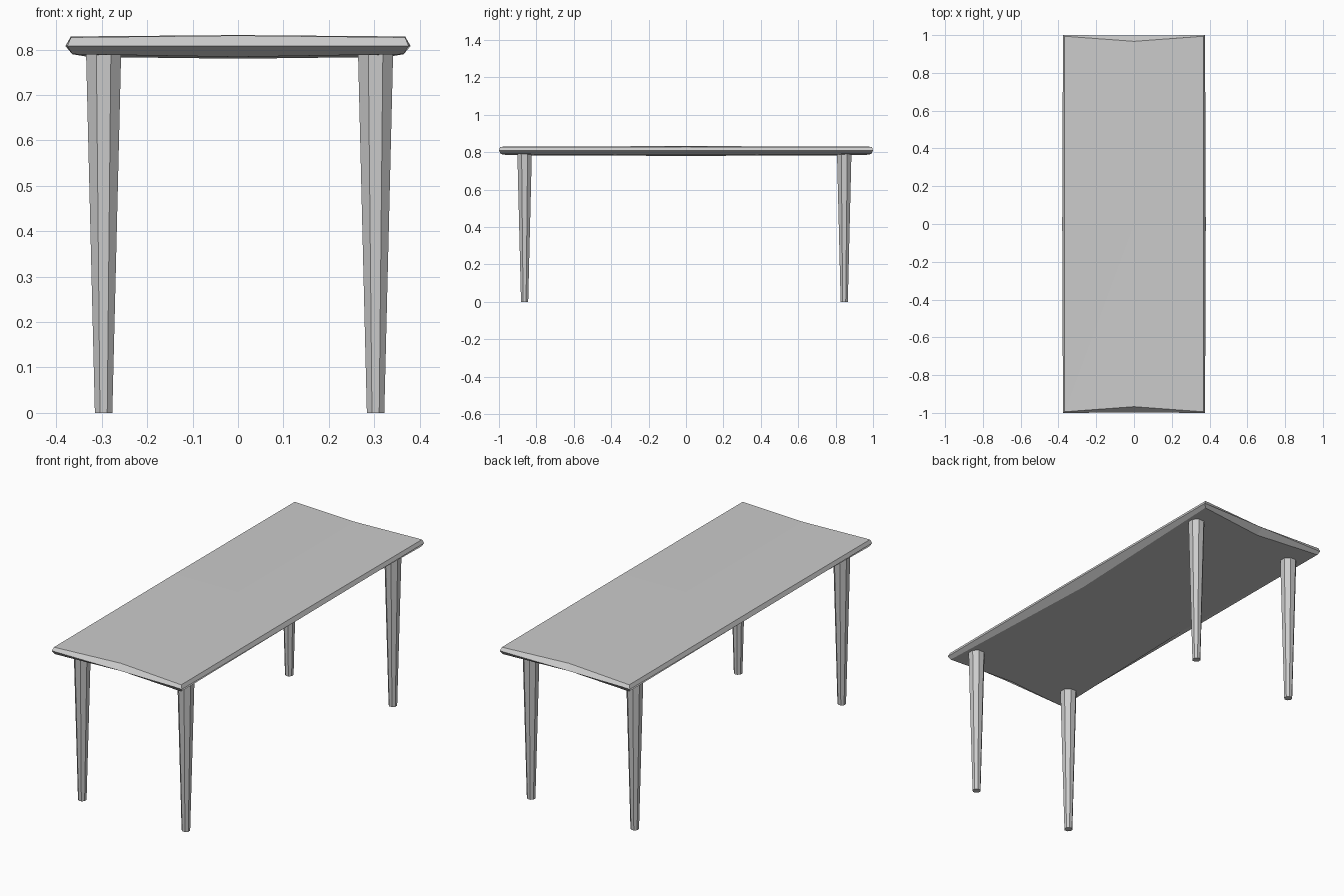
import bpy
import bmesh
from math import pi

cube = bpy.data.objects.get("Cube")
if cube:
    bpy.data.objects.remove(cube, do_unlink=True)

grey = bpy.data.materials.new("light grey")
grey.use_nodes = True
colour = (0.6, 0.6, 0.6, 1)
grey.diffuse_color = colour
grey.node_tree.nodes["Principled BSDF"].inputs["Base Color"].default_value = colour


def finish(name, bm):
    bmesh.ops.recalc_face_normals(bm, faces=bm.faces)
    mesh = bpy.data.meshes.new(name)
    bm.to_mesh(mesh)
    bm.free()
    mesh.materials.append(grey)
    obj = bpy.data.objects.new(name, mesh)
    bpy.context.collection.objects.link(obj)
    return obj


def ring(bm, corner, end, side):
    """Eight points: four corners, two end middles and two side middles."""
    (cx, cy, cz), (ey, ez), (sx, sz) = corner, end, side
    points = [(-cx, -cy, cz), (0, -ey, ez), (cx, -cy, cz), (sx, 0, sz),
              (cx, cy, cz), (0, ey, ez), (-cx, cy, cz), (-sx, 0, sz)]
    return [bm.verts.new(p) for p in points]


# Slightly domed top with a bevelled rim
bm = bmesh.new()
rings = [
    ring(bm, (0.365, 0.99, 0.79), (0.955, 0.784), (0.33, 0.784)),
    ring(bm, (0.376, 1.0, 0.808), (0.998, 0.808), (0.38, 0.808)),
    ring(bm, (0.368, 0.994, 0.827), (0.967, 0.831), (0.368, 0.829)),
]
for low, high in zip(rings, rings[1:]):
    for i in range(8):
        j = (i + 1) % 8
        bm.faces.new((low[i], low[j], high[j], high[i]))
for loop, z in ((rings[0], 0.78), (rings[-1], 0.832)):
    centre = bm.verts.new((0, 0, z))
    for i in range(8):
        bm.faces.new((loop[i], loop[(i + 1) % 8], centre))
finish("table_top", bm)

# Tapered eight-sided legs
LEG_HEIGHT = 0.8
for x, side in ((0.303, "left"), (-0.296, "right")):
    for y, end in ((-0.863, "front"), (0.846, "back")):
        bm = bmesh.new()
        bmesh.ops.create_cone(bm, cap_ends=True, segments=8, radius1=0.0208,
                              radius2=0.042, depth=LEG_HEIGHT)
        leg = finish(f"{end}_{side}_leg", bm)
        leg.location = (x, y, LEG_HEIGHT / 2)
        leg.rotation_euler.z = pi / 8
